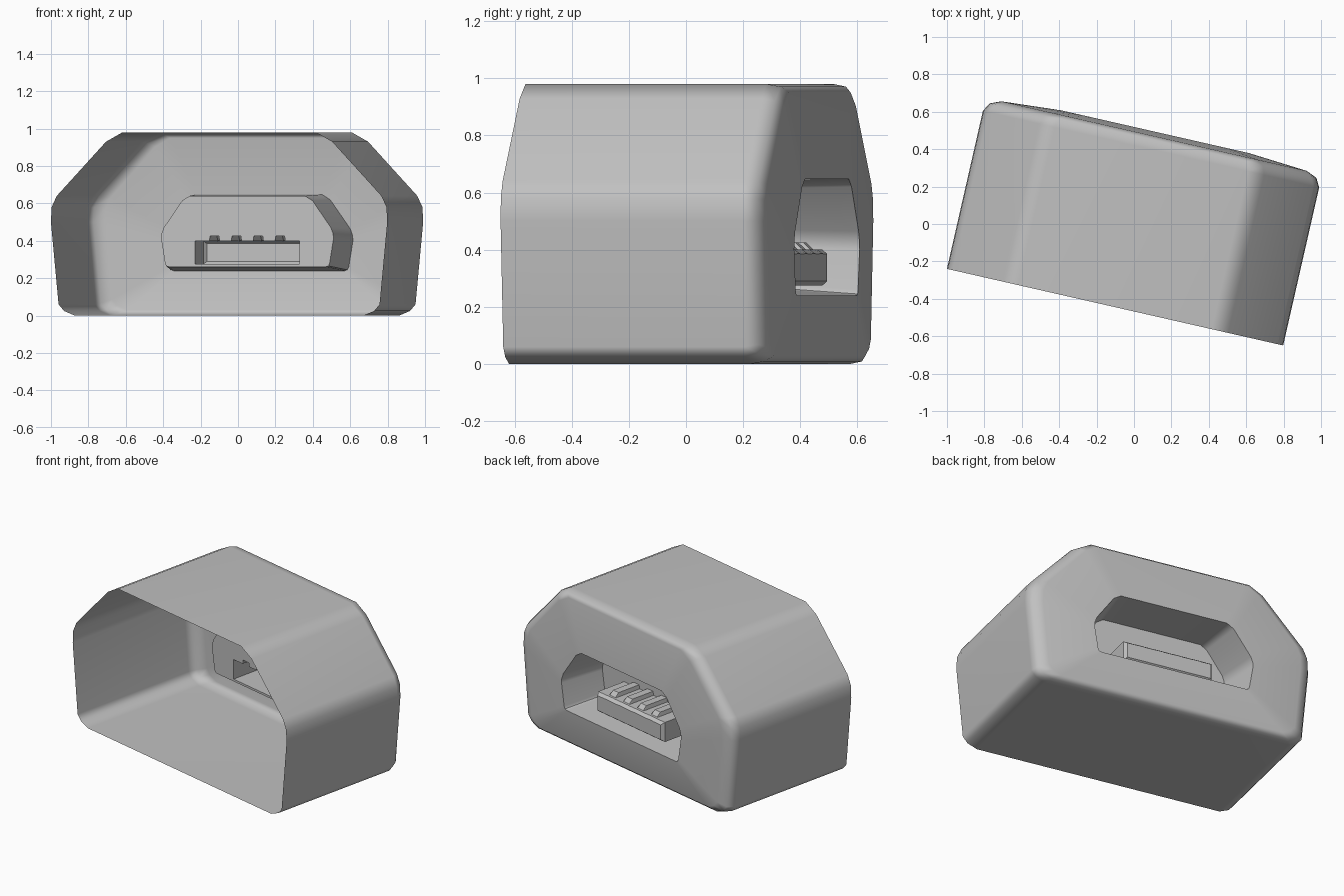
import bpy
import bmesh
from math import radians

if "Cube" in bpy.data.objects:
    bpy.data.objects.remove(bpy.data.objects["Cube"], do_unlink=True)

TURN = radians(-12.83)

grey = bpy.data.materials.new("plain grey")
grey.use_nodes = True
colour = (0.53, 0.53, 0.53, 1)
grey.diffuse_color = colour
grey.node_tree.nodes["Principled BSDF"].inputs["Base Color"].default_value = colour


def mirrored(half):
    """Closed outline from its right half, listed bottom to top."""
    return half + [(-x, z) for x, z in reversed(half)]


def fit(outline, sx, sz, z_mid):
    return [(x * sx, z_mid + (z - z_mid) * sz) for x, z in outline]


def add_ring(bm, outline, depth):
    return [bm.verts.new((x, depth, z)) for x, z in outline]


def loft(bm, sections):
    """Skin consecutive (outline, depth) sections; returns the vertex rings."""
    rings = [add_ring(bm, o, d) for o, d in sections]
    for a, b in zip(rings, rings[1:]):
        for i in range(len(a)):
            j = (i + 1) % len(a)
            bm.faces.new((a[j], a[i], b[i], b[j]))
    return rings


def finish(bm, name, angle):
    mesh = bpy.data.meshes.new(name)
    bm.to_mesh(mesh)
    bm.free()
    mesh.materials.append(grey)
    mesh.shade_smooth()
    mesh.set_sharp_from_angle(angle=radians(angle))
    obj = bpy.data.objects.new(name, mesh)
    obj.rotation_euler.z = TURN
    bpy.context.collection.objects.link(obj)
    weighted = obj.modifiers.new("even shading", "WEIGHTED_NORMAL")
    weighted.keep_sharp = True


# Outlines of the housing and of the port opening
body = mirrored([(.79, 0), (.85, .025), (.88, .06), (.922, .5),
                 (.918, .58), (.89, .64), (.62, .93), (.53, .98)])
port = mirrored([(.47, .24), (.485, .245), (.492, .26), (.515, .4),
                 (.513, .43), (.5, .465), (.39, .62), (.345, .648)])
socket_end = fit(port, .917, .93, .54)

# Tongue outline: a bar with four raised contacts on top
BASE, TOP, HALF = .275, .4, .287


def tongue_outline(contact_height, inset):
    top = TOP - inset
    right = HALF - inset
    points = [(right, BASE + inset), (right, top)]
    for centre in (.18, .06, -.06, -.18):
        r, l = centre + .028, centre - .028
        points += [(r, top), (r - .004, top + contact_height),
                   (l + .004, top + contact_height), (l, top)]
    return points + [(-right, top), (-right, BASE + inset)]


# Thin housing, open at the front, with a rounded rear edge
bm = bmesh.new()
loft(bm, [(body, -.456), (body, .41),
          (fit(body, .972, .982, .49), .457),
          (fit(body, .908, .938, .49), .482),
          (port, .506)])
finish(bm, "housing", 40)

# Tapered socket reaching inward from the rear opening
SOCKET_DEPTH = .225
bm = bmesh.new()
loft(bm, [(port, .506), (socket_end, SOCKET_DEPTH)])
finish(bm, "socket_walls", 40)

# Socket end wall, cut out where the hollow tongue starts
bm = bmesh.new()
for outline in (socket_end, tongue_outline(.025, 0)):
    ring = add_ring(bm, outline, SOCKET_DEPTH)
    for i, v in enumerate(ring):
        bm.edges.new((v, ring[(i + 1) % len(ring)]))
bmesh.ops.triangle_fill(bm, edges=bm.edges[:], use_beauty=True, normal=(0, 1, 0))
finish(bm, "socket_end_wall", 20)

# Hollow tongue with contacts that slope down near its tip
bm = bmesh.new()
rings = loft(bm, [(tongue_outline(.025, 0), SOCKET_DEPTH),
                  (tongue_outline(.025, 0), .385),
                  (tongue_outline(.001, 0), .41),
                  (tongue_outline(.001, 0), .425),
                  (tongue_outline(.001, .015), .445)])
bm.faces.new(list(reversed(rings[-1])))
finish(bm, "contact_tongue", 20)
